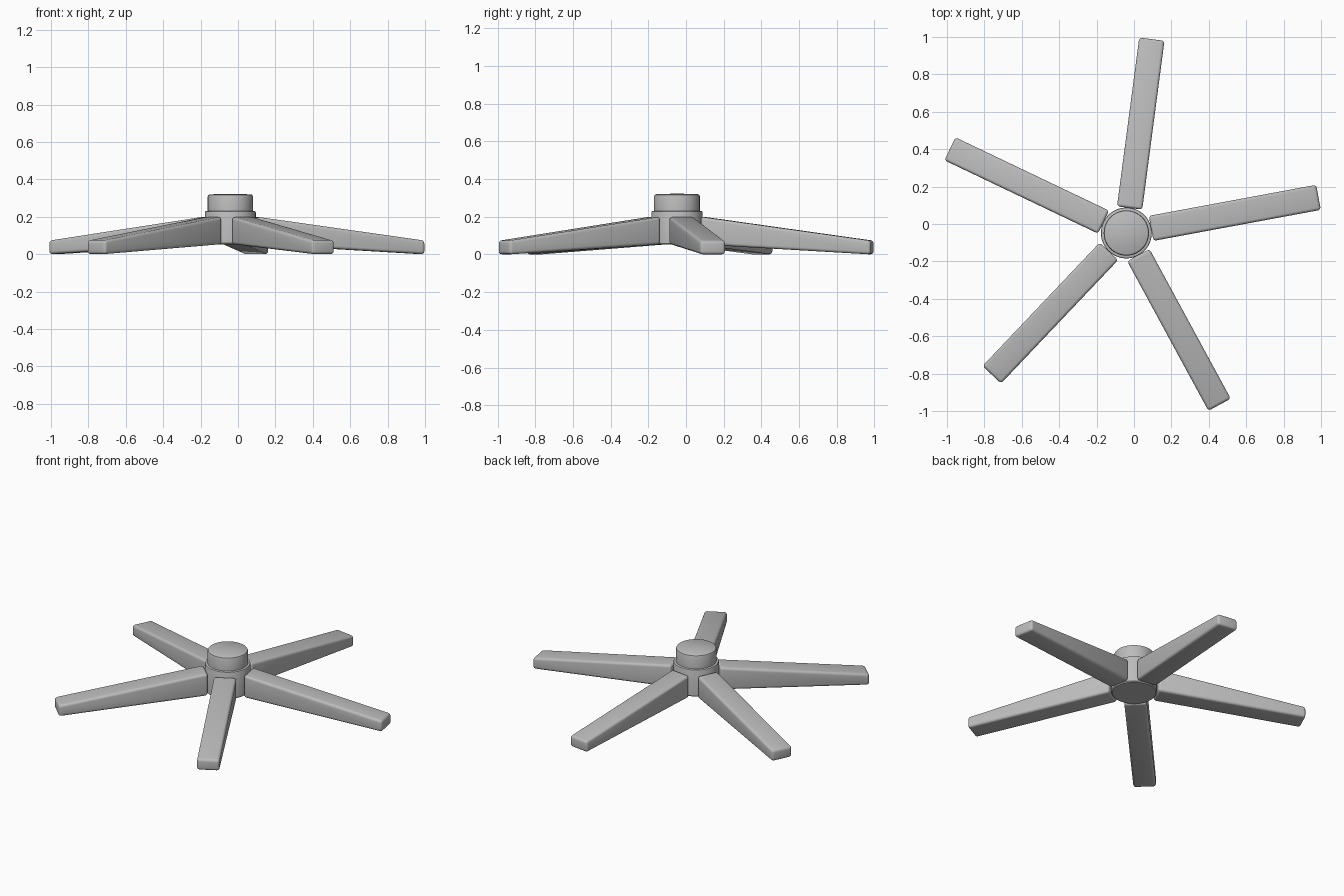
import bpy, bmesh, math
from mathutils import Matrix, Vector

CENTRE = Vector((-0.041, -0.048, 0))
LENGTH, ROOT, HALF = 1.045, 0.135, 0.068

cube = bpy.data.objects.get("Cube")
if cube:
    bpy.data.objects.remove(cube, do_unlink=True)

grey = bpy.data.materials.new("satin_grey")
grey.use_nodes = True
colour = (0.5, 0.5, 0.5, 1)
grey.diffuse_color = colour
grey.node_tree.nodes["Principled BSDF"].inputs["Base Color"].default_value = colour


def finish(bm, name):
    bmesh.ops.recalc_face_normals(bm, faces=bm.faces)
    mesh = bpy.data.meshes.new(name)
    bm.to_mesh(mesh)
    bm.free()
    mesh.materials.append(grey)
    obj = bpy.data.objects.new(name, mesh)
    bpy.context.collection.objects.link(obj)
    bpy.ops.object.select_all(action='DESELECT')
    obj.select_set(True)
    bpy.context.view_layer.objects.active = obj
    bpy.ops.object.shade_smooth_by_angle(angle=math.radians(35))
    return obj


def lathe(name, profile):
    """Spin a radius/height profile about the hub axis."""
    bm = bmesh.new()
    verts = [bm.verts.new((r, 0, z)) for r, z in profile]
    edges = [bm.edges.new(pair) for pair in zip(verts, verts[1:])]
    bmesh.ops.spin(bm, geom=verts + edges, cent=(0, 0, 0), axis=(0, 0, 1),
                   angle=math.tau, steps=64)
    bmesh.ops.remove_doubles(bm, verts=bm.verts, dist=0.0001)
    bmesh.ops.translate(bm, verts=bm.verts, vec=CENTRE)
    return finish(bm, name)


# Hub drum with softened rims
lathe("hub_body", [(0, 0.053), (0.13, 0.053), (0.136, 0.059), (0.136, 0.224),
                   (0.134, 0.229), (0.129, 0.231), (0, 0.231)])

# Raised socket cap with a rounded top rim
lathe("hub_cap", [(0, 0.225), (0.121, 0.225), (0.121, 0.309), (0.118, 0.316),
                  (0.111, 0.32), (0, 0.323)])


def leg(name, angle):
    """Tapered bar sloping down from the hub, rounded on every edge."""
    bm = bmesh.new()
    bmesh.ops.create_cube(bm, size=2)
    for v in bm.verts:
        tip, top = v.co.x > 0, v.co.z > 0
        v.co.x = LENGTH if tip else ROOT
        v.co.y *= HALF
        v.co.z = (0.073 if top else 0) if tip else (0.2 if top else 0.053)
    bmesh.ops.bevel(bm, geom=bm.edges[:], offset=0.016, segments=4,
                    profile=0.5, affect='EDGES')
    bm.transform(Matrix.Translation(CENTRE) @ Matrix.Rotation(angle, 4, 'Z'))
    return finish(bm, name)


# Five legs evenly spaced round the hub
for i in range(5):
    leg(f"leg_{i + 1}", math.radians(10.5 + 72 * i))
